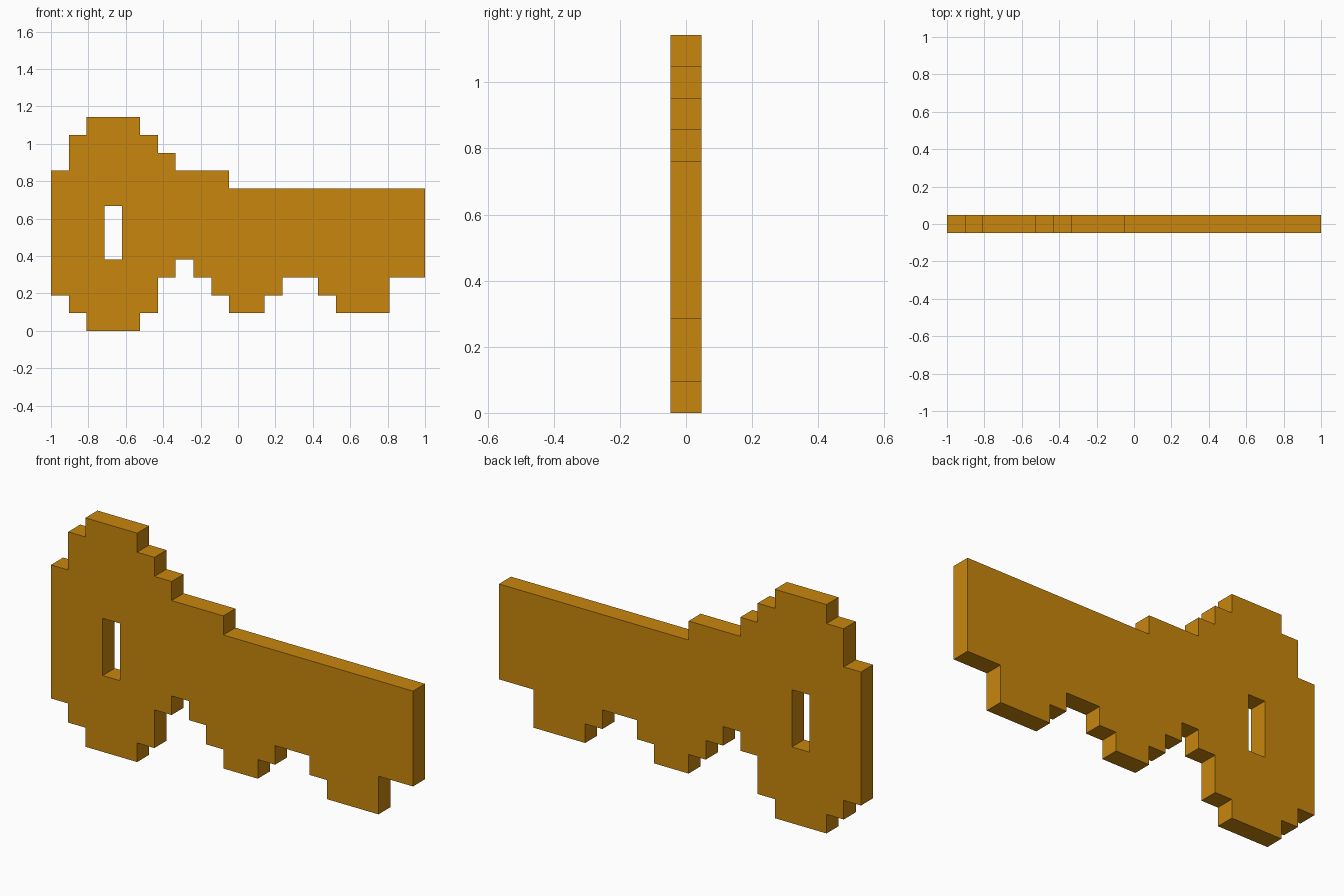
import bpy, bmesh

if "Cube" in bpy.data.objects:
    bpy.data.objects.remove(bpy.data.objects["Cube"])

U = 2 / 21          # one grid cell of the blocky silhouette

gold = bpy.data.materials.new("old gold")
gold.diffuse_color = (0.578, 0.238, 0.004, 1)
gold.use_nodes = True
gold.node_tree.nodes["Principled BSDF"].inputs["Base Color"].default_value = gold.diffuse_color


def prism(name, cells, depth):
    """Extrude an outline given in grid cells (x from left, z up) along y."""
    bm = bmesh.new()
    face = bm.faces.new([bm.verts.new((x * U - 1, -depth / 2, z * U)) for x, z in cells])
    new = bmesh.ops.extrude_face_region(bm, geom=[face])["geom"]
    bmesh.ops.translate(bm, vec=(0, depth, 0),
                        verts=[v for v in new if isinstance(v, bmesh.types.BMVert)])
    bmesh.ops.recalc_face_normals(bm, faces=bm.faces)
    mesh = bpy.data.meshes.new(name)
    bm.to_mesh(mesh)
    bm.free()
    mesh.materials.append(gold)
    obj = bpy.data.objects.new(name, mesh)
    bpy.context.collection.objects.link(obj)
    return obj


def stairs(steps):
    """Turn (start, end, height) runs into a stepped line."""
    return [p for a, b, h in steps for p in ((a, h), (b, h))]


# Key silhouette: round bow on the left, toothed blade on the right
top = stairs([(0, 1, 9), (1, 2, 11), (2, 5, 12), (5, 6, 11), (6, 7, 10),
              (7, 10, 9), (10, 21, 8)])
bottom = stairs([(0, 1, 2), (1, 2, 1), (2, 5, 0), (5, 6, 1), (6, 7, 3), (7, 8, 4),
                 (8, 9, 3), (9, 10, 2), (10, 12, 1), (12, 13, 2), (13, 15, 3),
                 (15, 16, 2), (16, 19, 1), (19, 21, 3)])
key = prism("key", bottom + top[::-1], U)

# Slot through the bow
slot = prism("slot_cutter", [(3, 4), (4, 4), (4, 7), (3, 7)], U * 3)
slot.hide_render = True
slot.hide_set(True)
cut = key.modifiers.new("slot", "BOOLEAN")
cut.operation = "DIFFERENCE"
cut.solver = "EXACT"
cut.object = slot
